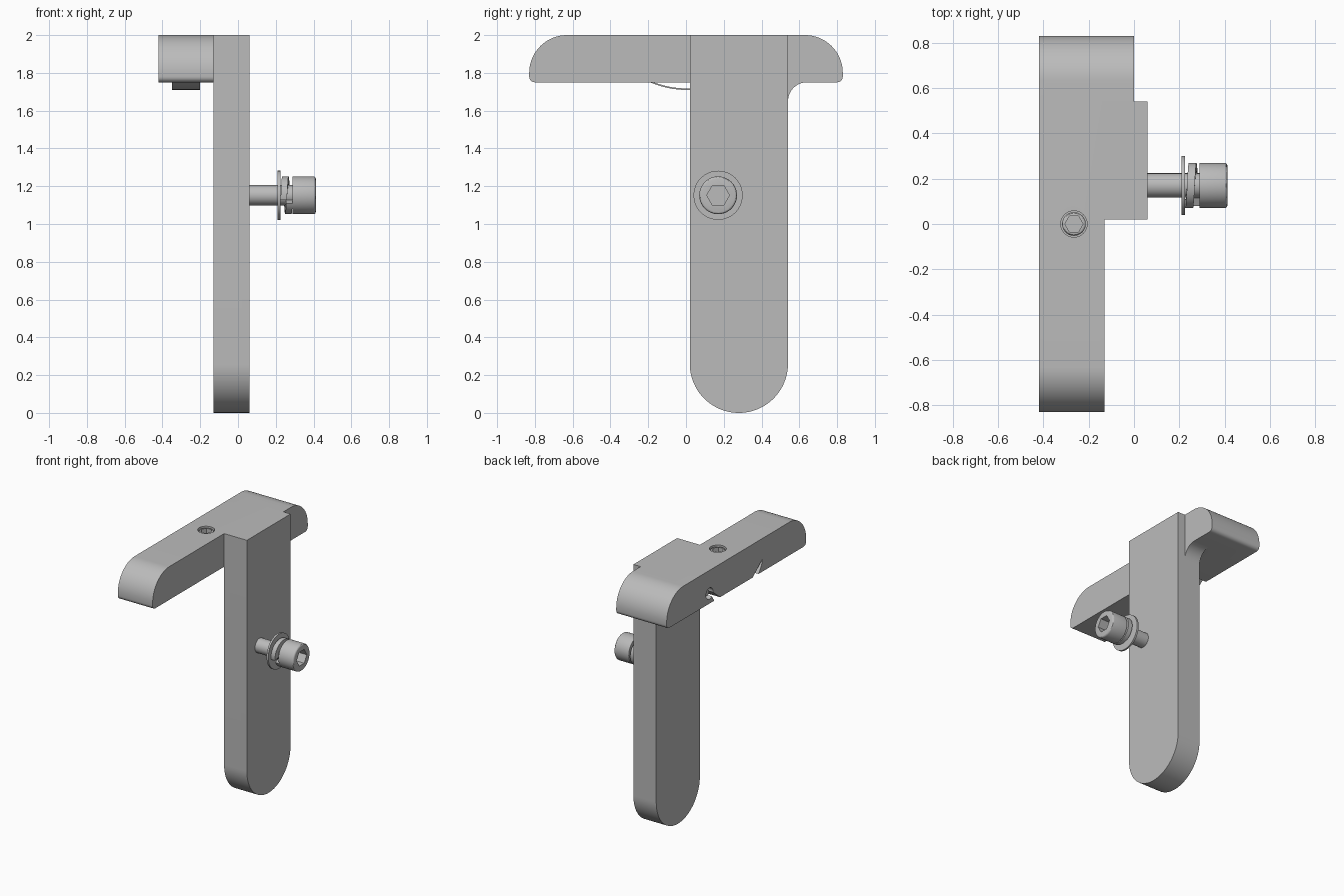
import bpy, bmesh
from math import sin, cos, pi, radians
from mathutils import Matrix, Vector

scene = bpy.context.scene
if "Cube" in scene.objects:
    bpy.data.objects.remove(scene.objects["Cube"])

GREY = (0.5, 0.5, 0.5, 1)
grey = bpy.data.materials.new("plain grey")
grey.use_nodes = True
grey.diffuse_color = GREY
grey.node_tree.nodes["Principled BSDF"].inputs["Base Color"].default_value = GREY


def finish(name, bm):
    bmesh.ops.recalc_face_normals(bm, faces=bm.faces)
    mesh = bpy.data.meshes.new(name)
    bm.to_mesh(mesh)
    bm.free()
    mesh.materials.append(grey)
    ob = bpy.data.objects.new(name, mesh)
    scene.collection.objects.link(ob)
    return ob


def arc(cy, cz, r, a0, a1, n=16):
    steps = [radians(a0 + (a1 - a0) * i / n) for i in range(n + 1)]
    return [(cy + r * cos(a), cz + r * sin(a)) for a in steps]


def extrude(name, outline, x0, x1):
    """Extrude a (y, z) outline along x."""
    bm = bmesh.new()
    face = bm.faces.new([bm.verts.new((x0, y, z)) for y, z in outline])
    moved = bmesh.ops.extrude_face_region(bm, geom=[face])["geom"]
    verts = [v for v in moved if isinstance(v, bmesh.types.BMVert)]
    bmesh.ops.translate(bm, verts=verts, vec=(x1 - x0, 0, 0))
    return finish(name, bm)


def cylinder(name, r, start, end, sides=48, bevel=0, turn=0):
    """Cylinder between two points, optionally with a rounded far rim."""
    a, b = Vector(start), Vector(end)
    bm = bmesh.new()
    bmesh.ops.create_cone(bm, cap_ends=True, segments=sides, radius1=r, radius2=r,
                          depth=(b - a).length, matrix=Matrix.Rotation(turn, 4, "Z"))
    if bevel:
        rim = [e for e in bm.edges if all(v.co.z > 0 for v in e.verts)]
        bmesh.ops.bevel(bm, geom=rim, offset=bevel, segments=3, profile=0.5, affect="EDGES")
    rot = (b - a).to_track_quat("Z", "Y").to_matrix().to_4x4()
    bm.transform(Matrix.Translation((a + b) / 2) @ rot)
    return finish(name, bm)


def combine(ob, tool, operation):
    mod = ob.modifiers.new("combine", "BOOLEAN")
    mod.operation, mod.object, mod.solver = operation, tool, "EXACT"
    bpy.context.view_layer.update()
    graph = bpy.context.evaluated_depsgraph_get()
    mesh = bpy.data.meshes.new_from_object(ob.evaluated_get(graph))
    ob.modifiers.clear()
    ob.data = mesh
    bpy.data.objects.remove(tool)


# Upright plate with a round foot
PY, PR = 0.28, 0.26
body = extrude("upright_and_bar",
               [(PY - PR, 2), *arc(PY, PR, PR, 180, 360, 40), (PY + PR, 2)], -0.13, 0.06)

# Long bar with rounded ends, and the filleted bracket behind the plate
TOP, LOW, END = 2.0, 1.75, 0.83
rear_end = arc(END - 0.03, LOW + 0.03, 0.03, -90, 0, 6) + arc(END - 0.2, TOP - 0.2, 0.2, 0, 90, 20)
front_end = [(-y, z) for y, z in reversed(rear_end)]
bar = extrude("bar", rear_end + front_end, -0.42, -0.13)
bracket = extrude("bracket", [(0.3, TOP), (0.3, 1.65), *arc(0.64, 1.65, 0.1, 180, 90), *rear_end],
                  -0.13, 0)
combine(body, bar, "UNION")
combine(body, bracket, "UNION")

# Blind holes with slanted slots for the leaf spring
EYE_Y, EYE_Z = 0.32, 1.825
for s in (-1, 1):
    combine(body, cylinder("hole", 0.042, (-0.5, s * EYE_Y, EYE_Z), (-0.19, s * EYE_Y, EYE_Z)),
            "DIFFERENCE")
    slot = [(s * y, z) for y, z in ((EYE_Y - 0.01, EYE_Z + 0.02), (EYE_Y - 0.02, EYE_Z - 0.02),
                                    (0.25, 1.73), (0.17, 1.73))]
    combine(body, extrude("slot", slot, -0.5, -0.19), "DIFFERENCE")

# Counterbore for the set screw
SX = -0.265
combine(body, cylinder("bore", 0.058, (SX, 0, 1.9), (SX, 0, 2.1)), "DIFFERENCE")

# Set screw with hexagon socket
set_screw = cylinder("set_screw", 0.052, (SX, 0, 1.88), (SX, 0, 1.993), bevel=0.01)
combine(set_screw, cylinder("socket", 0.04, (SX, 0, 1.94), (SX, 0, 2.1), 6, turn=pi / 2),
        "DIFFERENCE")

# Bowed leaf spring, with an eye and a pin at each end
rise, half = EYE_Z - 1.715, EYE_Y - 0.03
R = (half ** 2 + rise ** 2) / (2 * rise)
lower = []
N = 24
for i in range(N + 1):
    y = -half + 2 * half * i / N
    lower.append((y, 1.71 + rise * 0.85 * (y / half) ** 2))
extrude("leaf_spring", lower + [(y, z + 0.008) for y, z in reversed(lower)], -0.35, -0.2)
for s, side in ((-1, "front"), (1, "rear")):
    y = s * EYE_Y
    eye = cylinder(side + "_spring_eye", 0.036, (-0.2, y, EYE_Z), (-0.35, y, EYE_Z))
    combine(eye, cylinder("eye_hole", 0.026, (-0.25, y, EYE_Z), (-0.5, y, EYE_Z)), "DIFFERENCE")
    cylinder(side + "_spring_pin", 0.022, (-0.2, y, EYE_Z), (-0.4, y, EYE_Z))

# Clamping bolt: shank, washer and socket head
BY, BZ = 0.17, 1.152


def on_axis(x):
    return (x, BY, BZ)


cylinder("bolt_shank", 0.054, on_axis(0.03), on_axis(0.3))
washer = cylinder("flat_washer", 0.13, on_axis(0.21), on_axis(0.224), 64)
combine(washer, cylinder("washer_hole", 0.06, on_axis(0.1), on_axis(0.3)), "DIFFERENCE")
head = cylinder("bolt_head", 0.1, on_axis(0.288), on_axis(0.412), 64, bevel=0.012)
combine(head, cylinder("socket", 0.06, on_axis(0.34), on_axis(0.5), 6, turn=pi / 2), "DIFFERENCE")

# Split lock washer, swept along one turn of a helix
bm = bmesh.new()
rings = []
N = 60
for i in range(N + 1):
    a = radians(195 - 350 * i / N)
    x = 0.225 + 0.03 * i / N
    rings.append([bm.verts.new((x + dx, BY + r * cos(a), BZ + r * sin(a)))
                  for r, dx in ((0.062, 0), (0.1, 0), (0.1, 0.034), (0.062, 0.034))])
for p, q in zip(rings, rings[1:]):
    for k in range(4):
        bm.faces.new((p[k], p[k - 1], q[k - 1], q[k]))
bm.faces.new(rings[0])
bm.faces.new(rings[-1])
finish("lock_washer", bm)

# Smooth curved faces, keep real edges sharp
bpy.ops.object.select_all(action="DESELECT")
for ob in scene.objects:
    if ob.type == "MESH":
        ob.select_set(True)
        bpy.context.view_layer.objects.active = ob
bpy.ops.object.shade_smooth_by_angle(angle=radians(30))
